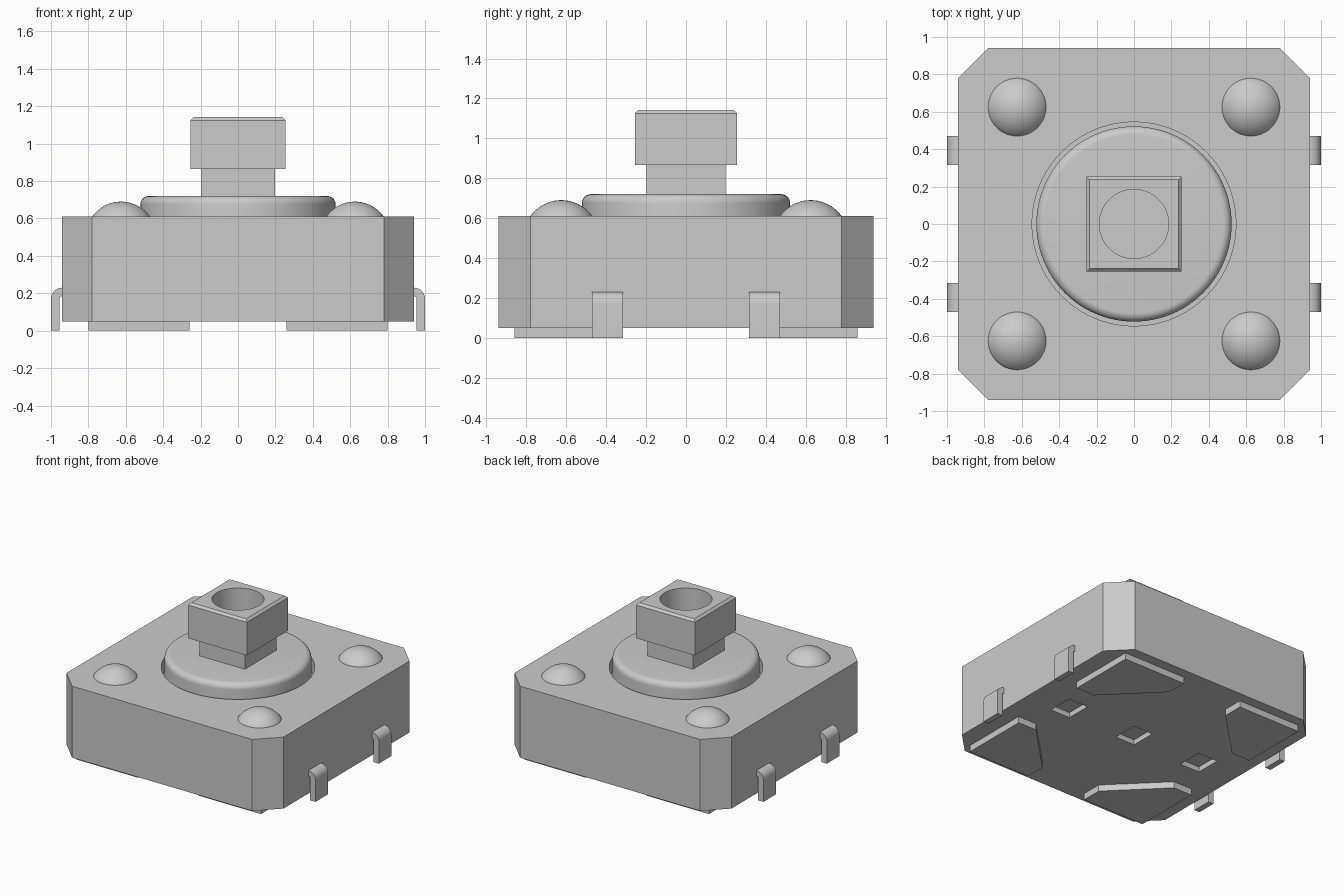
import bpy, bmesh
from math import sin, cos, pi, radians
from mathutils import Matrix, Vector

cube = bpy.data.objects.get("Cube")
if cube:
    bpy.data.objects.remove(cube, do_unlink=True)

grey = bpy.data.materials.new("light grey")
grey.use_nodes = True
grey.diffuse_color = (0.6, 0.6, 0.6, 1)
grey.node_tree.nodes["Principled BSDF"].inputs["Base Color"].default_value = (0.6, 0.6, 0.6, 1)


def finish(name, bm):
    bmesh.ops.recalc_face_normals(bm, faces=bm.faces)
    mesh = bpy.data.meshes.new(name)
    bm.to_mesh(mesh)
    bm.free()
    mesh.materials.append(grey)
    obj = bpy.data.objects.new(name, mesh)
    bpy.context.collection.objects.link(obj)
    return obj


def activate(obj):
    bpy.ops.object.select_all(action='DESELECT')
    obj.select_set(True)
    bpy.context.view_layer.objects.active = obj


def smooth(obj):
    activate(obj)
    bpy.ops.object.shade_smooth_by_angle(angle=radians(35))


def prism(name, points, direction):
    """Extrude a closed outline of 3D points along a direction."""
    bm = bmesh.new()
    face = bm.faces.new([bm.verts.new(p) for p in points])
    new = bmesh.ops.extrude_face_region(bm, geom=[face])["geom"]
    bmesh.ops.translate(bm, vec=Vector(direction),
                        verts=[v for v in new if isinstance(v, bmesh.types.BMVert)])
    return finish(name, bm)


def lathe(name, profile, sides, centre=(0, 0), turn=0):
    """Stack rings of (radius, z) and cap both ends; four sides give a square post."""
    bm = bmesh.new()
    rings = [[bm.verts.new((centre[0] + r * cos(turn + 2 * pi * i / sides),
                            centre[1] + r * sin(turn + 2 * pi * i / sides), z))
              for i in range(sides)] for r, z in profile]
    for a, b in zip(rings, rings[1:]):
        for i in range(sides):
            j = (i + 1) % sides
            bm.faces.new((a[i], a[j], b[j], b[i]))
    bm.faces.new(rings[0])
    bm.faces.new(rings[-1])
    return finish(name, bm)


def box(name, centre, size):
    bm = bmesh.new()
    bmesh.ops.create_cube(bm, size=1, matrix=Matrix.Translation(centre) @ Matrix.Diagonal((*size, 1)))
    return finish(name, bm)


def cut(obj, cutter):
    cutter.hide_render = True
    mod = obj.modifiers.new("cut", 'BOOLEAN')
    mod.operation = 'DIFFERENCE'
    mod.solver = 'EXACT'
    mod.object = cutter
    activate(obj)
    bpy.ops.object.modifier_apply(modifier=mod.name)
    bpy.data.objects.remove(cutter, do_unlink=True)


# Housing with chamfered corners, round pocket and three slots underneath
W, C = 0.94, 0.78
outline = [(W, -C), (W, C), (C, W), (-C, W), (-W, C), (-W, -C), (-C, -W), (C, -W)]
housing = prism("housing", [(x, y, 0.05) for x, y in outline], (0, 0, 0.56))
cut(housing, lathe("pocket_cutter", [(0.545, 0.5), (0.545, 0.8)], 96))
for x in (-0.6, 0, 0.6):
    cut(housing, box("slot_cutter", (x, 0, 0.05), (0.17, 0.2, 0.08)))
smooth(housing)

# Round collar with a rolled top edge
R, T, F = 0.522, 0.72, 0.045
roll = [(R - F + F * cos(a), T - F + F * sin(a)) for a in (pi / 2 * i / 8 for i in range(9))]
smooth(lathe("collar", [(R, 0.49)] + roll, 96))

# Square plunger: narrow stem, wide chamfered cap, round blind hole
half = 2 ** 0.5
steps = [(0.197, 0.71), (0.197, 0.865), (0.255, 0.865), (0.255, 1.125), (0.238, 1.142)]
plunger = lathe("plunger", [(h * half, z) for h, z in steps], 4, turn=pi / 4)
cut(plunger, lathe("hole_cutter", [(0.185, 0.865), (0.185, 1.3)], 64))
smooth(plunger)

# Foot outline for one corner, and the bent leg's cross-section
foot = [(0.8, 0.86), (0.26, 0.86), (0.26, 0.7), (0.64, 0.32), (0.8, 0.32)]
arc = [pi / 2 * i / 8 for i in range(9)]
outer = [(0.94 + 0.06 * sin(a), 0.17 + 0.06 * cos(a)) for a in arc]
inner = [(0.94 + 0.015 * sin(a), 0.17 + 0.015 * cos(a)) for a in reversed(arc)]
leg = [(0.92, 0.23)] + outer + [(1, 0), (0.955, 0)] + inner + [(0.92, 0.185)]

# Domed rivet profile
ball, rise, rivet_r = 0.19, 0.08, 0.156
dome = [(rivet_r, 0.6)] + [(ball * sin(a), 0.61 + rise - ball + ball * cos(a))
                           for a in (radians(55) * (1 - i / 12) for i in range(12))] + [(0.002, 0.69)]

for sx, side in ((1, "left"), (-1, "right")):
    for sy, end in ((-1, "front"), (1, "back")):
        tag = f"{end}_{side}"
        smooth(lathe("rivet_" + tag, dome, 48, (sx * 0.625, sy * 0.625)))
        prism("foot_" + tag, [(sx * x, sy * y, 0) for x, y in foot], (0, 0, 0.05))
        smooth(prism("leg_" + tag, [(sx * x, sy * 0.315, z) for x, z in leg], (0, sy * 0.155, 0)))
